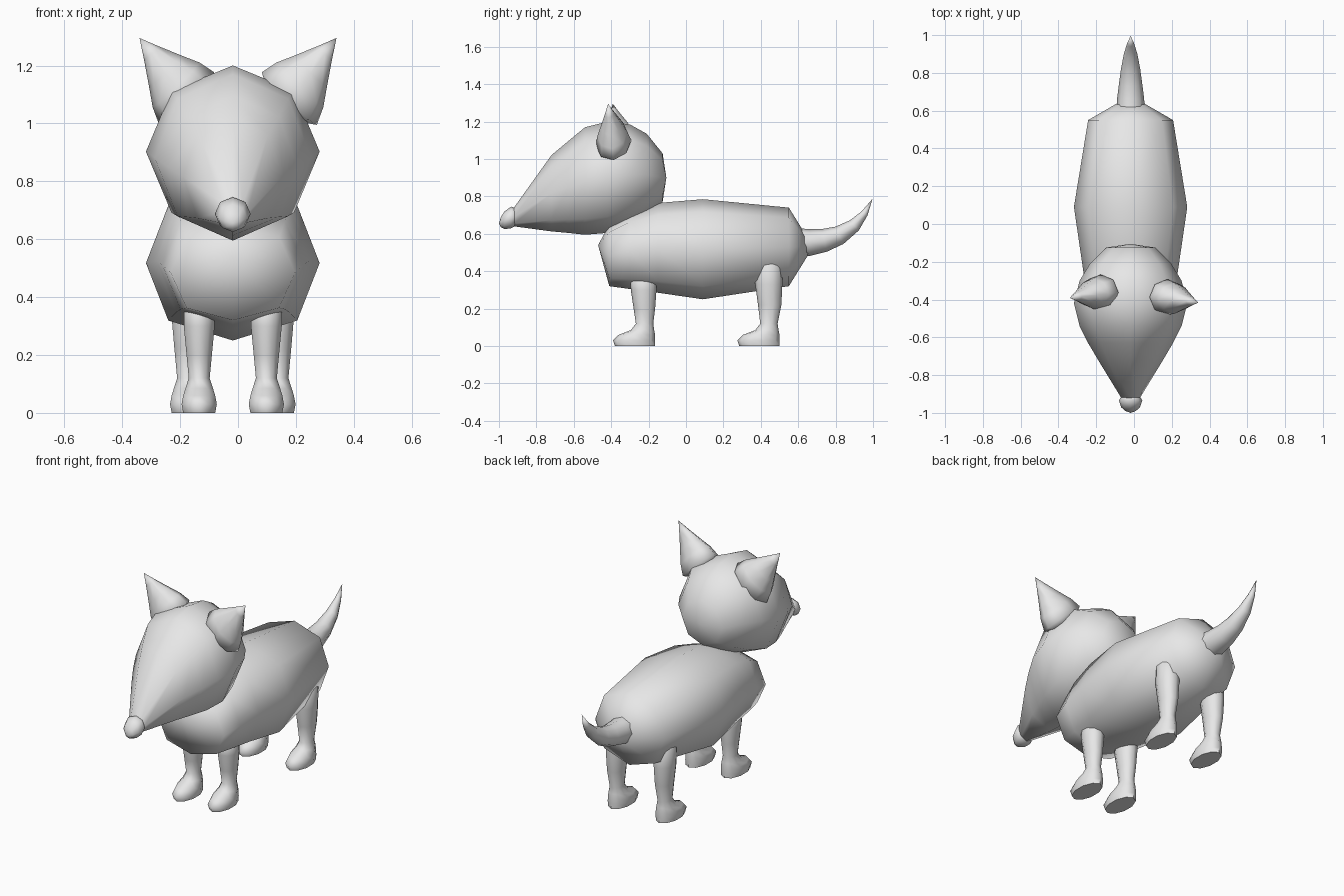
import bpy, bmesh, math
from mathutils import Vector

if "Cube" in bpy.data.objects:
    bpy.data.objects.remove(bpy.data.objects["Cube"])

CX = -0.018  # body centre line

grey = bpy.data.materials.new("light_grey")
grey.diffuse_color = (0.8, 0.8, 0.8, 1)
grey.use_nodes = True
grey.node_tree.nodes["Principled BSDF"].inputs["Base Color"].default_value = grey.diffuse_color


def loft(name, rings, sides, diagonal=1.0, angle=180):
    """Skin a row of (centre, side axis, up axis) ellipses; zero axes make a tip."""
    bm = bmesh.new()
    loops = []
    for c, u, v in rings:
        c, u, v = Vector(c), Vector(u), Vector(v)
        if u.length < 1e-6:
            loops.append([bm.verts.new(c)])
            continue
        loop = []
        for i in range(sides):
            a = math.tau * i / sides
            k = 1 + (diagonal - 1) * abs(math.sin(2 * a))
            loop.append(bm.verts.new(c + k * (u * math.sin(a) + v * math.cos(a))))
        loops.append(loop)
    for a, b in zip(loops, loops[1:]):
        for i in range(sides):
            j = (i + 1) % sides
            if len(a) == 1:
                bm.faces.new((a[0], b[i], b[j]))
            elif len(b) == 1:
                bm.faces.new((a[i], b[0], a[j]))
            else:
                bm.faces.new((a[i], b[i], b[j], a[j]))
    for end in (loops[0], loops[-1]):
        if len(end) > 1:
            bm.faces.new(end)
    bmesh.ops.recalc_face_normals(bm, faces=bm.faces)
    mesh = bpy.data.meshes.new(name)
    bm.to_mesh(mesh)
    bm.free()
    mesh.materials.append(grey)
    obj = bpy.data.objects.new(name, mesh)
    bpy.context.collection.objects.link(obj)
    bpy.ops.object.select_all(action='DESELECT')
    obj.select_set(True)
    bpy.context.view_layer.objects.active = obj
    bpy.ops.object.shade_smooth_by_angle(angle=math.radians(angle))
    return obj


def along_y(rows):
    """Rows of (y, bottom, top, half width) to upright rings."""
    return [((CX, y, (lo + hi) / 2), (w, 0, 0), (0, 0, (hi - lo) / 2))
            for y, lo, hi, w in rows]


# Torso: faceted barrel
loft("torso", along_y([
    (-0.47, 0.54, 0.54, 0), (-0.41, 0.32, 0.65, 0.215), (-0.30, 0.305, 0.715, 0.243),
    (-0.15, 0.285, 0.765, 0.265), (0.09, 0.25, 0.785, 0.30),
    (0.55, 0.32, 0.74, 0.225), (0.68, 0.53, 0.53, 0)]), 8, 1.05)

# Head: ball stretched forward into a pointed muzzle
loft("head", along_y([
    (-0.105, 0.90, 0.90, 0), (-0.125, 0.77, 1.03, 0.13), (-0.21, 0.70, 1.135, 0.215),
    (-0.30, 0.645, 1.185, 0.27), (-0.42, 0.605, 1.20, 0.30), (-0.54, 0.595, 1.17, 0.27),
    (-0.63, 0.605, 1.095, 0.225), (-0.72, 0.613, 1.02, 0.172),
    (-0.92, 0.64, 0.74, 0.05), (-0.94, 0.69, 0.69, 0)]), 8)

# Nose
loft("nose", along_y([
    (-0.89, 0.69, 0.69, 0), (-0.905, 0.645, 0.735, 0.045), (-0.935, 0.63, 0.745, 0.062),
    (-0.97, 0.625, 0.72, 0.05), (-0.99, 0.635, 0.69, 0.028), (-1.0, 0.655, 0.655, 0)]), 8)

# Ears: leaning cones with a rounded base
for side, name, y in ((1, "right_ear", -0.385), (-1, "left_ear", -0.36)):
    axis = Vector((side * 0.615, -0.11, 0.79))
    base = Vector((side * 0.165, y, 1.07))
    rings = []
    for d, r in ((-0.03, 0), (-0.015, 0.075), (0.02, 0.132), (0.08, 0.112),
                 (0.14, 0.078), (0.22, 0.034), (0.285, 0)):
        rings.append((base + axis * d, (side * 0.72 * r, 0, -0.69 * r), (0, 0.72 * r, 0.1 * r)))
    loft(name, rings, 8)

# Tail: tapering upward curve of (y, z, radius, tilt in degrees)
tail = []
for y, z, r, tilt in ((0.60, 0.555, 0.075, 0), (0.66, 0.553, 0.072, 0), (0.74, 0.565, 0.062, 12),
                      (0.82, 0.592, 0.051, 25), (0.90, 0.645, 0.036, 42),
                      (0.955, 0.71, 0.019, 58), (0.997, 0.787, 0, 0)):
    t = math.radians(tilt)
    tail.append(((CX, y, z), (r, 0, 0), (0, -r * math.sin(t), r * math.cos(t))))
loft("tail", tail, 8, angle=60)

# Legs with paws: rows of (height, front y, back y, half width)
paw = [(0, -0.38, -0.165, 0.058), (0.03, -0.39, -0.165, 0.064), (0.06, -0.36, -0.165, 0.058),
       (0.085, -0.295, -0.17, 0.05), (0.12, -0.268, -0.175, 0.038)]
front = paw + [(0.20, -0.28, -0.165, 0.046), (0.30, -0.295, -0.158, 0.056),
               (0.355, -0.298, -0.158, 0.056), (0.39, -0.26, -0.19, 0.03)]
back = paw + [(0.22, -0.28, -0.155, 0.048), (0.33, -0.295, -0.15, 0.058),
              (0.43, -0.295, -0.15, 0.06), (0.468, -0.255, -0.19, 0.035)]
for end, rows, x, dy in (("front", front, 0.116, 0), ("back", back, 0.156, 0.665)):
    for side, label in ((1, "right"), (-1, "left")):
        rings = [((CX + side * x, (f + b) / 2 + dy, z), (w, 0, 0), (0, (b - f) / 2, 0))
                 for z, f, b, w in rows]
        loft(f"{end}_{label}_leg", rings, 10, angle=60)
